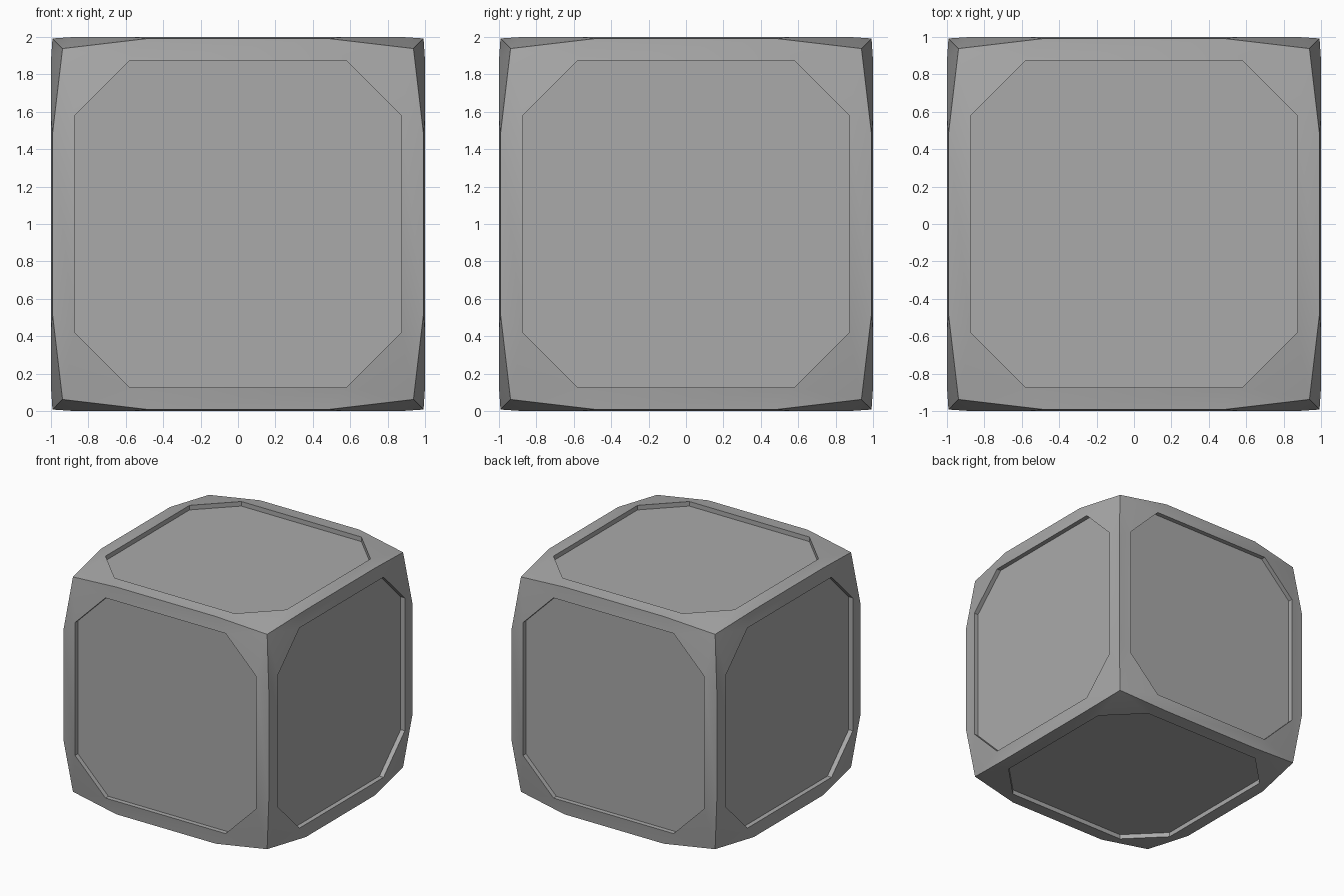
import bpy
import bmesh
from math import radians
from mathutils import Matrix, Vector

cube = bpy.data.objects.get("Cube")
if cube:
    bpy.data.objects.remove(cube, do_unlink=True)

CORNER = 0.938           # pulled-in cube corners
EDGE, EDGE_AT = 0.992, 0.48   # bulged points along each cube edge
RIM, RIM_AT = 0.874, 0.58     # octagonal rim of each panel
DEPTH = 0.04             # panel recess

grey = bpy.data.materials.new("grey")
grey.use_nodes = True
colour = (0.4, 0.4, 0.4, 1)
grey.diffuse_color = colour
grey.node_tree.nodes["Principled BSDF"].inputs["Base Color"].default_value = colour


def add_side(bm, turn):
    """One cube side: a bulged border around a recessed octagonal panel."""
    def vert(x, y, z):
        return bm.verts.new(turn @ Vector((x, y, z)))

    rim, floor = [], []
    corners, edges = [], []
    for i in range(4):
        spin = Matrix.Rotation(radians(90 * i), 3, 'Z')
        corners.append(vert(*(spin @ Vector((CORNER, CORNER, CORNER)))))
        for s in (-1, 1):
            edges.append(vert(*(spin @ Vector((EDGE, s * EDGE_AT, EDGE)))))
            x, y, _ = spin @ Vector((RIM, s * RIM_AT, 0))
            rim.append(vert(x, y, 1))
            floor.append(vert(x, y, 1 - DEPTH))

    for i in range(4):
        a, b, c = 2 * i, 2 * i + 1, (2 * i + 2) % 8
        bm.faces.new((edges[a], edges[b], rim[b], rim[a]))
        bm.faces.new((edges[b], corners[i], edges[c], rim[c], rim[b]))
    for i in range(8):
        j = (i + 1) % 8
        bm.faces.new((rim[i], rim[j], floor[j], floor[i]))
    bm.faces.new(floor)


# Six sides welded into one block
bm = bmesh.new()
for i in range(4):
    add_side(bm, Matrix.Rotation(radians(90 * i), 3, 'X'))
for angle in (90, -90):
    add_side(bm, Matrix.Rotation(radians(angle), 3, 'Y'))
bmesh.ops.remove_doubles(bm, verts=bm.verts, dist=0.001)
bmesh.ops.translate(bm, verts=bm.verts, vec=(0, 0, 1))
bmesh.ops.recalc_face_normals(bm, faces=bm.faces)

mesh = bpy.data.meshes.new("panelled_block")
bm.to_mesh(mesh)
bm.free()
mesh.materials.append(grey)
block = bpy.data.objects.new("panelled_block", mesh)
bpy.context.collection.objects.link(block)

# Soft border, crisp cube edges and panel rims
bpy.ops.object.select_all(action='DESELECT')
block.select_set(True)
bpy.context.view_layer.objects.active = block
bpy.ops.object.shade_smooth_by_angle(angle=radians(30))
